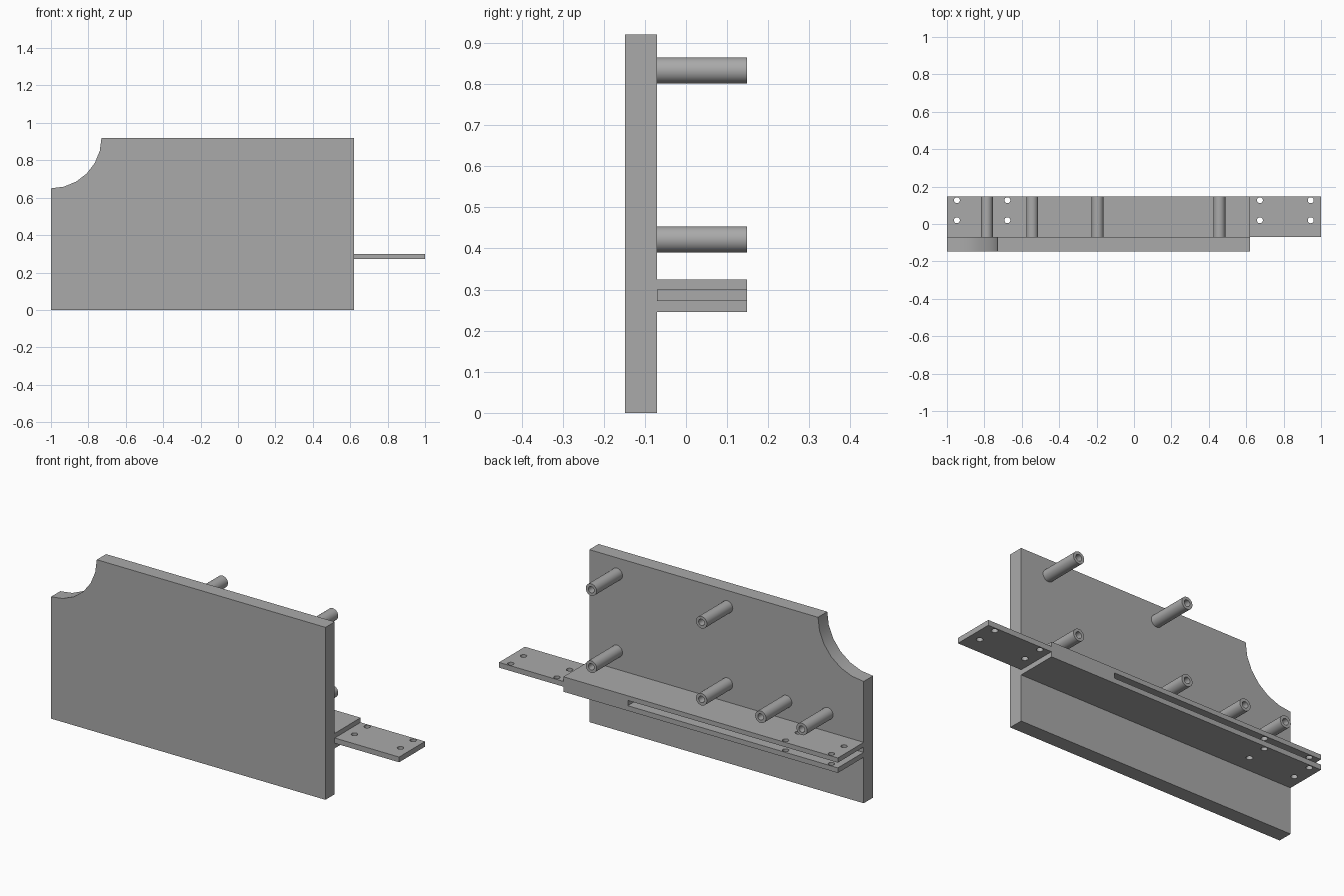
import bpy, bmesh
from math import sin, cos, pi
from mathutils import Matrix

if "Cube" in bpy.data.objects:
    bpy.data.objects.remove(bpy.data.objects["Cube"], do_unlink=True)

# Single flat grey
grey = bpy.data.materials.new("mid_grey")
grey.use_nodes = True
grey.diffuse_color = (0.4, 0.4, 0.4, 1)
grey.node_tree.nodes["Principled BSDF"].inputs["Base Color"].default_value = (0.4, 0.4, 0.4, 1)

FRONT, INNER, BACK = -0.148, -0.07, 0.148
LEFT_END, RIGHT_END, HEIGHT = 0.62, -1.0, 0.92


def add_object(name, bm):
    bmesh.ops.recalc_face_normals(bm, faces=bm.faces)
    mesh = bpy.data.meshes.new(name)
    bm.to_mesh(mesh)
    bm.free()
    mesh.materials.append(grey)
    obj = bpy.data.objects.new(name, mesh)
    bpy.context.collection.objects.link(obj)
    return obj


def box(name, x, y, z):
    bm = bmesh.new()
    bmesh.ops.create_cube(bm, size=1)
    for v in bm.verts:
        v.co = [r[0] if c < 0 else r[1] for c, r in zip(v.co, (x, y, z))]
    return add_object(name, bm)


def cylinder(name, radius, depth, place, sides=24):
    bm = bmesh.new()
    bmesh.ops.create_cone(bm, cap_ends=True, segments=sides, radius1=radius,
                          radius2=radius, depth=depth, matrix=place)
    return add_object(name, bm)


def cut(obj, cutters):
    for c in cutters:
        mod = obj.modifiers.new("cut", 'BOOLEAN')
        mod.operation, mod.solver, mod.object = 'DIFFERENCE', 'EXACT', c
    bpy.context.view_layer.update()
    graph = bpy.context.evaluated_depsgraph_get()
    mesh = bpy.data.meshes.new_from_object(obj.evaluated_get(graph))
    obj.modifiers.clear()
    obj.data = mesh
    for c in cutters:
        bpy.data.objects.remove(c, do_unlink=True)


def smooth(obj):
    bpy.ops.object.select_all(action='DESELECT')
    obj.select_set(True)
    bpy.context.view_layer.objects.active = obj
    bpy.ops.object.shade_smooth_by_angle(angle=pi / 6)


def screw_holes(xs):
    return [cylinder("hole_cutter", 0.016, 0.3, Matrix.Translation((x, y, 0.285)))
            for x in xs for y in (0.02, 0.127)]


# Front panel with a quarter-round bite out of one upper corner
bite = 0.27
outline = [(RIGHT_END, 0), (LEFT_END, 0), (LEFT_END, HEIGHT)]
outline += [(RIGHT_END + bite * cos(i * pi / 12), HEIGHT - bite * sin(i * pi / 12))
            for i in range(7)]
bm = bmesh.new()
face = bm.faces.new([bm.verts.new((x, FRONT, z)) for x, z in outline])
solid = bmesh.ops.extrude_face_region(bm, geom=[face])
for v in solid["geom"]:
    if isinstance(v, bmesh.types.BMVert):
        v.co.y = INNER
smooth(add_object("front_panel", bm))

# Shelf behind the panel, with a slot open at one end and at the back
shelf = box("shelf", (RIGHT_END, LEFT_END), (INNER, BACK), (0.245, 0.325))
slot = box("slot_cutter", (-1.1, 0.24), (INNER + 0.001, 0.3), (0.272, 0.3))
cut(shelf, [slot] + screw_holes((-0.947, -0.677)))
smooth(shelf)

# Tongue that fits a matching slot
tongue = box("tongue", (LEFT_END, 1), (INNER, BACK), (0.272, 0.3))
cut(tongue, screw_holes((0.673, 0.945)))
smooth(tongue)

# Hollow mounting posts
turn = Matrix.Rotation(pi / 2, 4, 'X')
middle = (INNER + BACK) / 2
rows = [(0.833, (0.456, -0.195)), (0.422, (0.456, -0.195, -0.544, -0.787))]
for z, xs in rows:
    for x in xs:
        place = Matrix.Translation((x, middle, z)) @ turn
        post = cylinder("mounting_post", 0.032, BACK - INNER, place)
        bore = cylinder("bore_cutter", 0.017, 0.21,
                        Matrix.Translation((x, middle + 0.01, z)) @ turn)
        cut(post, [bore])
        smooth(post)
